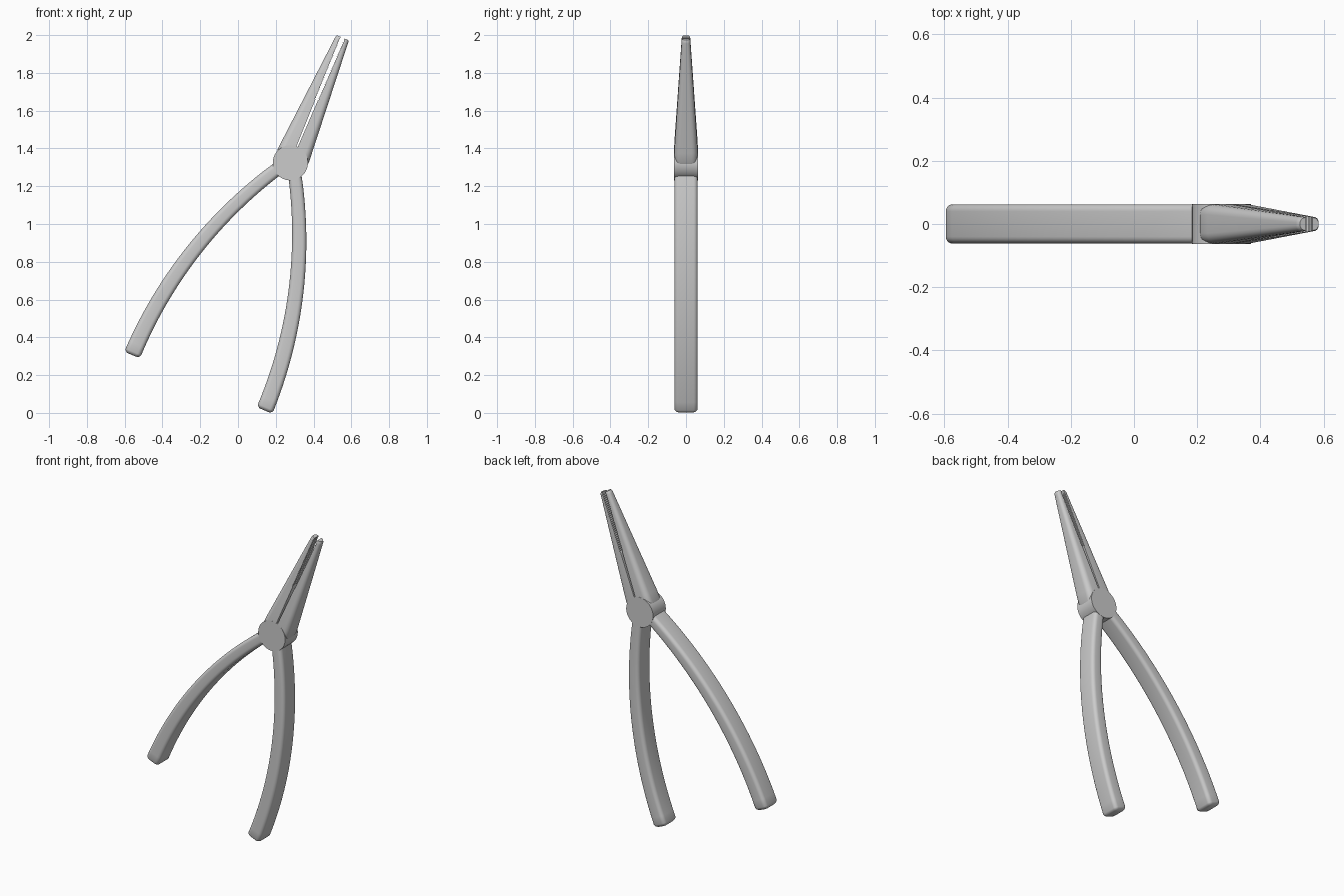
import bpy, bmesh
from math import sin, cos, pi, radians

if "Cube" in bpy.data.objects:
    bpy.data.objects.remove(bpy.data.objects["Cube"])

TILT = radians(22.7)          # lean of the jaw axis
PIVOT = (0.277, 0, 1.324)
HALF = 0.062                  # half thickness in y


def place(name, bm, angle=35):
    """Turn a bmesh drawn around the pivot (z = jaw axis) into an object."""
    bmesh.ops.recalc_face_normals(bm, faces=bm.faces)
    me = bpy.data.meshes.new(name)
    bm.to_mesh(me)
    bm.free()
    ob = bpy.data.objects.new(name, me)
    bpy.context.collection.objects.link(ob)
    ob.location = PIVOT
    ob.rotation_euler = (0, TILT, 0)
    bpy.context.view_layer.objects.active = ob
    ob.select_set(True)
    bpy.ops.object.shade_smooth_by_angle(angle=radians(angle))
    ob.select_set(False)
    return ob


def loft(name, rings, side):
    """Skin matching rings of points; side = -1 mirrors the part."""
    bm = bmesh.new()
    rows = [[bm.verts.new((x * side, y, z)) for x, y, z in r] for r in rings]
    n = len(rows[0])
    for a, b in zip(rows, rows[1:]):
        for i in range(n):
            j = (i + 1) % n
            bm.faces.new((a[i], a[j], b[j], b[i]))
    bm.faces.new(rows[0])
    bm.faces.new(rows[-1])
    return place(name, bm)


def corner(cx, cy, r, start, steps=5):
    return [(cx + r * cos(start + k * pi / 2 / steps),
             cy + r * sin(start + k * pi / 2 / steps)) for k in range(steps + 1)]


def rounded_rect(w, h, r):
    return (corner(w - r, h - r, r, 0) + corner(r - w, h - r, r, pi / 2)
            + corner(r - w, r - h, r, pi) + corner(w - r, r - h, r, 1.5 * pi))


def handle_rings():
    R, a_max, n = 2.37, 0.54, 28
    # rounded grip end, then the curved bar
    stations = [(0, 0.016), (0.0022, 0.008), (0.0045, 0.003), (0.0075, 0)]
    stations += [(0.0075 + (a_max - 0.0075) * k / n, 0) for k in range(1, n + 1)]
    rings = []
    for a, inset in stations:
        w = 0.045 - 0.010 * a / a_max
        sec = rounded_rect(w - inset, HALF - inset, 0.022 - inset * 0.5)
        rings.append([(0.38 - R + (R + x) * cos(a), y, -1.262 + (R + x) * sin(a))
                      for x, y in sec])
    return rings


def jaw_rings():
    u0, u1, teeth = 0.015, 0.718, 30
    zs = [(u0, 0), (0.04, 0), (0.09, 0), (0.2, 0), (0.34, 0)]
    for k in range(teeth):                      # gripping teeth
        z = 0.36 + k * 0.0115
        zs += [(z, 0), (z + 0.00575, 0.004)]
    zs += [(0.708, 0), (u1, 0)]
    rings = []
    for z, cut in zs:
        t = (z - u0) / (u1 - u0)
        inner = 0.003 + 0.008 * t + cut
        outer = 0.092 + (0.036 - 0.092) * t
        h = HALF + (0.022 - HALF) * max(0, (z - 0.09) / (u1 - 0.09))
        r = 0.034 + (0.018 - 0.034) * t
        if z == u0:                             # rounded shoulder
            outer -= 0.008
        if z == u1:                             # softened tip
            outer -= 0.004
            h -= 0.002
        sec = ([(inner, -h)] + corner(outer - r, r - h, r, -pi / 2)
               + corner(outer - r, h - r, r, 0) + [(inner, h)])
        rings.append([(x, y, z) for x, y in sec])
    return rings


# Handles and jaws, mirrored about the jaw axis
for side, label in ((-1, "left"), (1, "right")):
    loft(label + "_handle", handle_rings(), side)
    loft(label + "_jaw", jaw_rings(), side)

# Pivot disc
bm = bmesh.new()
bmesh.ops.create_cone(bm, cap_ends=True, segments=48, radius1=0.093,
                      radius2=0.093, depth=2 * HALF + 0.002)
for v in bm.verts:
    v.co = (v.co.x, v.co.z, v.co.y)
place("pivot_disc", bm)
